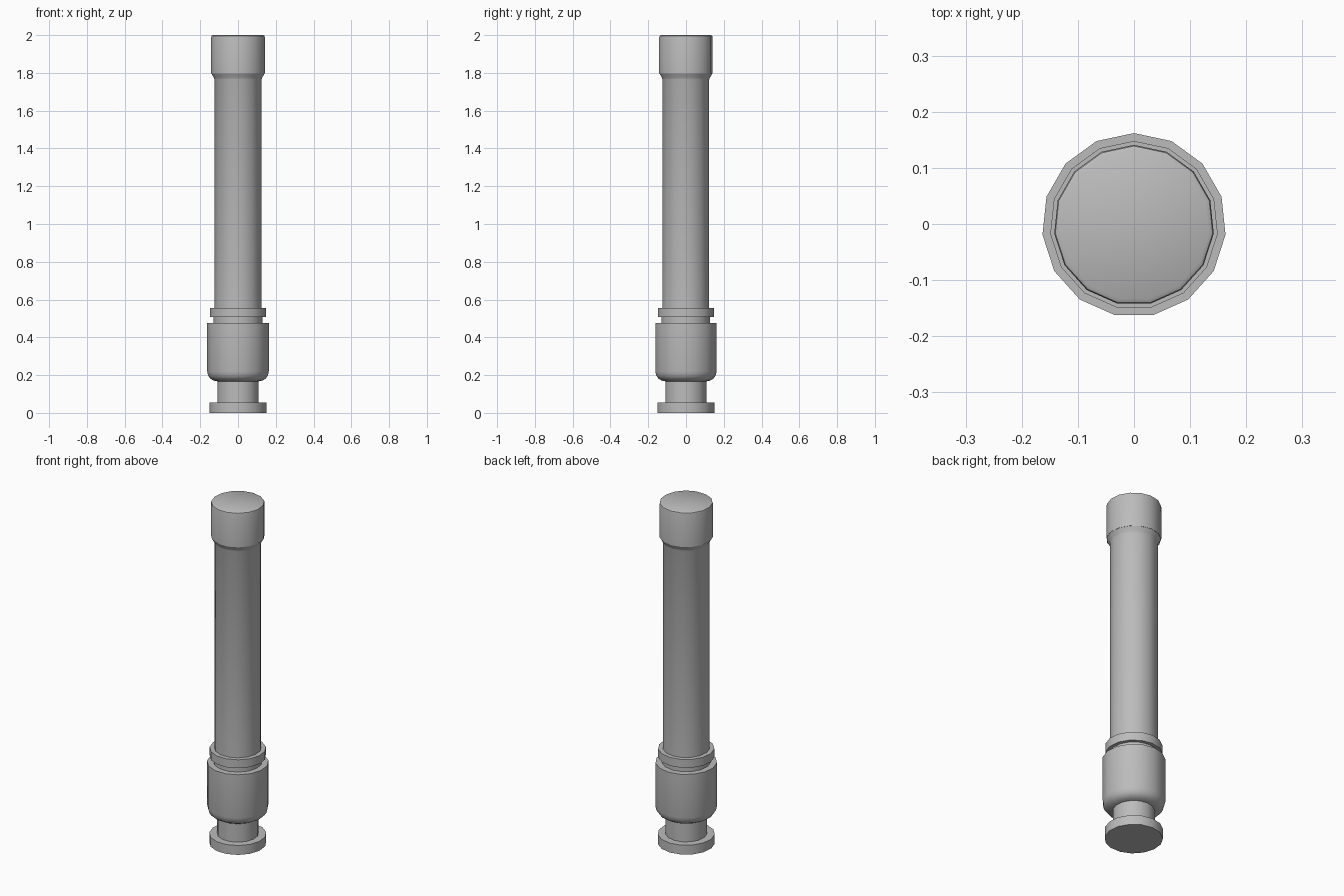
import bpy
import math

SIDES = 15
CENTRE_Y = -0.002

cube = bpy.data.objects.get("Cube")
if cube:
    bpy.data.objects.remove(cube, do_unlink=True)

grey = bpy.data.materials.new("grey metal")
grey.use_nodes = True
colour = (0.5, 0.5, 0.5, 1)
grey.diffuse_color = colour
grey.node_tree.nodes["Principled BSDF"].inputs["Base Color"].default_value = colour


def lathe(name, profile, bottom=False, top=False):
    """Turn a (radius, height) profile, listed bottom to top, about the z axis."""
    verts, faces = [], []
    for radius, z in profile:
        for i in range(SIDES):
            a = math.pi / 2 + math.tau * i / SIDES
            verts.append((radius * math.cos(a), radius * math.sin(a) + CENTRE_Y, z))
    for row in range(len(profile) - 1):
        for i in range(SIDES):
            j = (i + 1) % SIDES
            a, b = row * SIDES, (row + 1) * SIDES
            faces.append((a + i, a + j, b + j, b + i))
    if bottom:
        faces.append(tuple(reversed(range(SIDES))))
    if top:
        faces.append(tuple(range(len(verts) - SIDES, len(verts))))
    mesh = bpy.data.meshes.new(name)
    mesh.from_pydata(verts, [], faces)
    mesh.materials.append(grey)
    obj = bpy.data.objects.new(name, mesh)
    bpy.context.collection.objects.link(obj)
    bpy.ops.object.select_all(action='DESELECT')
    obj.select_set(True)
    bpy.context.view_layer.objects.active = obj
    bpy.ops.object.shade_smooth_by_angle(angle=math.radians(40))
    return obj


# Foot disc and the narrow neck above it
lathe("foot_disc", [(0.152, 0), (0.152, 0.055), (0.11, 0.055)], bottom=True)
lathe("lower_neck", [(0.11, 0.055), (0.11, 0.17)])

# Wide body with a rounded underside and a flat shoulder
lathe("body", [(0.11, 0.167), (0.13, 0.171), (0.148, 0.182), (0.159, 0.198),
               (0.164, 0.22), (0.164, 0.475), (0.13, 0.475)])

# Groove and raised collar
lathe("upper_neck", [(0.13, 0.475), (0.13, 0.507)])
lathe("collar", [(0.13, 0.507), (0.15, 0.507), (0.15, 0.556), (0.125, 0.556)])

# Long tube flaring out below the cap
lathe("tube", [(0.125, 0.556), (0.125, 1.765), (0.129, 1.775), (0.142, 1.798)])

# Cap with a softened top rim
lathe("cap", [(0.138, 1.797), (0.143, 1.797), (0.143, 1.988), (0.141, 1.996),
              (0.134, 2.0)], top=True)
